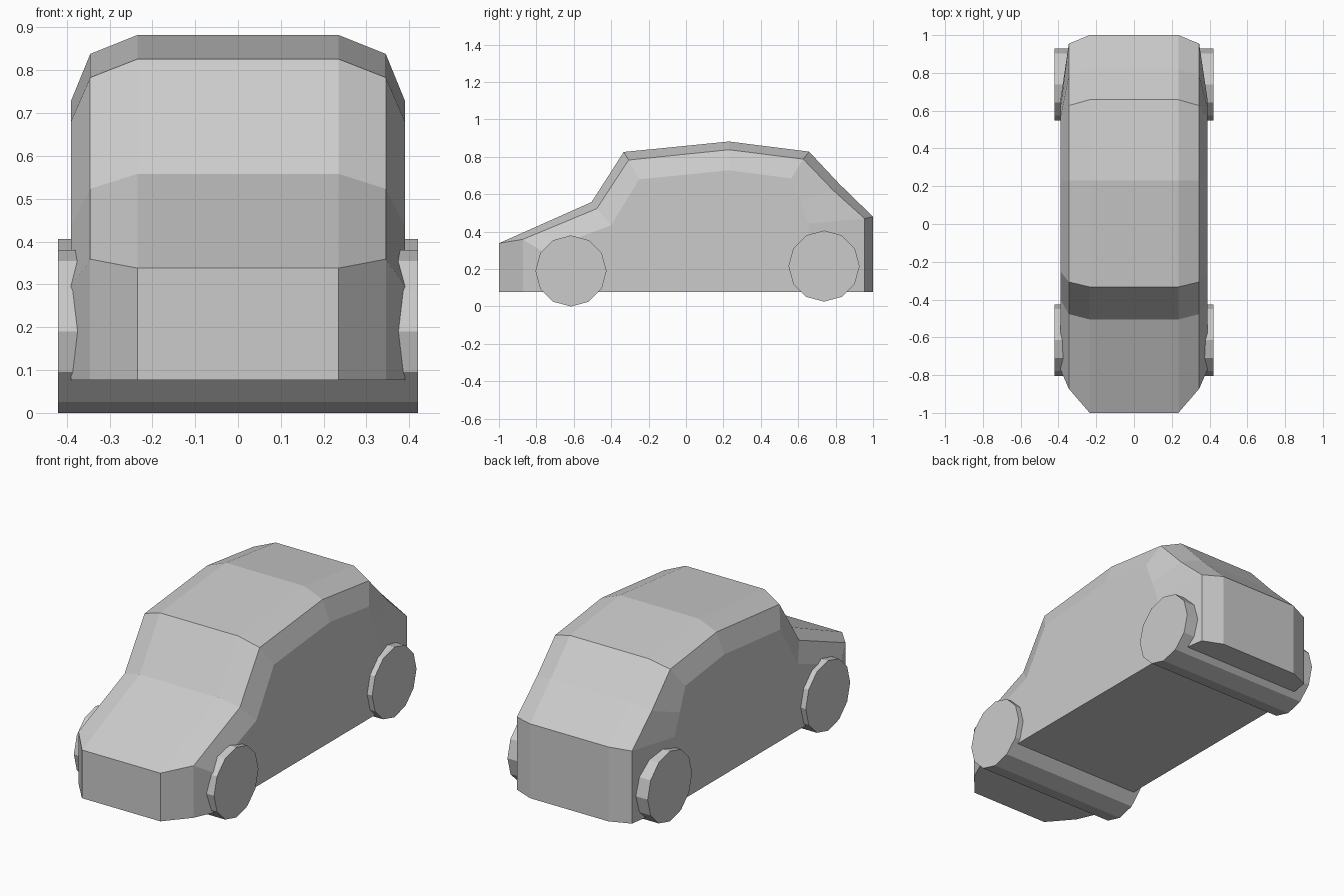
import bpy, bmesh
from math import pi, sin, cos

if "Cube" in bpy.data.objects:
    bpy.data.objects.remove(bpy.data.objects["Cube"])


def make_object(name, bm):
    bmesh.ops.recalc_face_normals(bm, faces=bm.faces)
    mesh = bpy.data.meshes.new(name)
    bm.to_mesh(mesh)
    bm.free()
    obj = bpy.data.objects.new(name, mesh)
    bpy.context.collection.objects.link(obj)
    return obj


def loft(name, sections):
    """Skin closed (y, z) profiles placed at successive x positions."""
    bm = bmesh.new()
    rings = [[bm.verts.new((x, y, z)) for y, z in prof] for x, prof in sections]
    n = len(rings[0])
    for a, b in zip(rings, rings[1:]):
        for i in range(n):
            j = (i + 1) % n
            bm.faces.new((a[i], a[j], b[j], b[i]))
    bm.faces.new(rings[0])
    bm.faces.new(rings[-1])
    return make_object(name, bm)


# Body side profiles: centre, shoulder and outer flank
FLOOR = 0.077
center = [(-1, FLOOR), (-1, 0.338), (-0.505, 0.558), (-0.333, 0.826), (0.23, 0.882),
          (0.658, 0.828), (0.82, 0.655), (1, 0.48), (1, FLOOR)]
shoulder = [(-0.872, FLOOR), (-0.872, 0.359), (-0.477, 0.523), (-0.307, 0.783), (0.23, 0.838),
            (0.627, 0.788), (0.786, 0.622), (0.955, 0.47), (0.955, FLOOR)]
flank = [(-0.77, FLOOR), (-0.77, 0.295), (-0.4, 0.435), (-0.25, 0.68), (0.23, 0.728),
         (0.562, 0.685), (0.61, 0.56), (0.655, 0.443), (0.655, FLOOR)]
half = [(0.235, center), (0.345, shoulder), (0.39, flank)]
loft("car_body", [(-x, p) for x, p in reversed(half)] + half)

# Wheel pairs: twelve-sided rollers running the full width
R = 0.19
for name, y, z in (("front_wheels", -0.615, 0.19), ("rear_wheels", 0.738, 0.216)):
    circle = [(y + R * cos(k * pi / 6), z + R * sin(k * pi / 6)) for k in range(12)]
    loft(name, [(-0.42, circle), (0.42, circle)])
